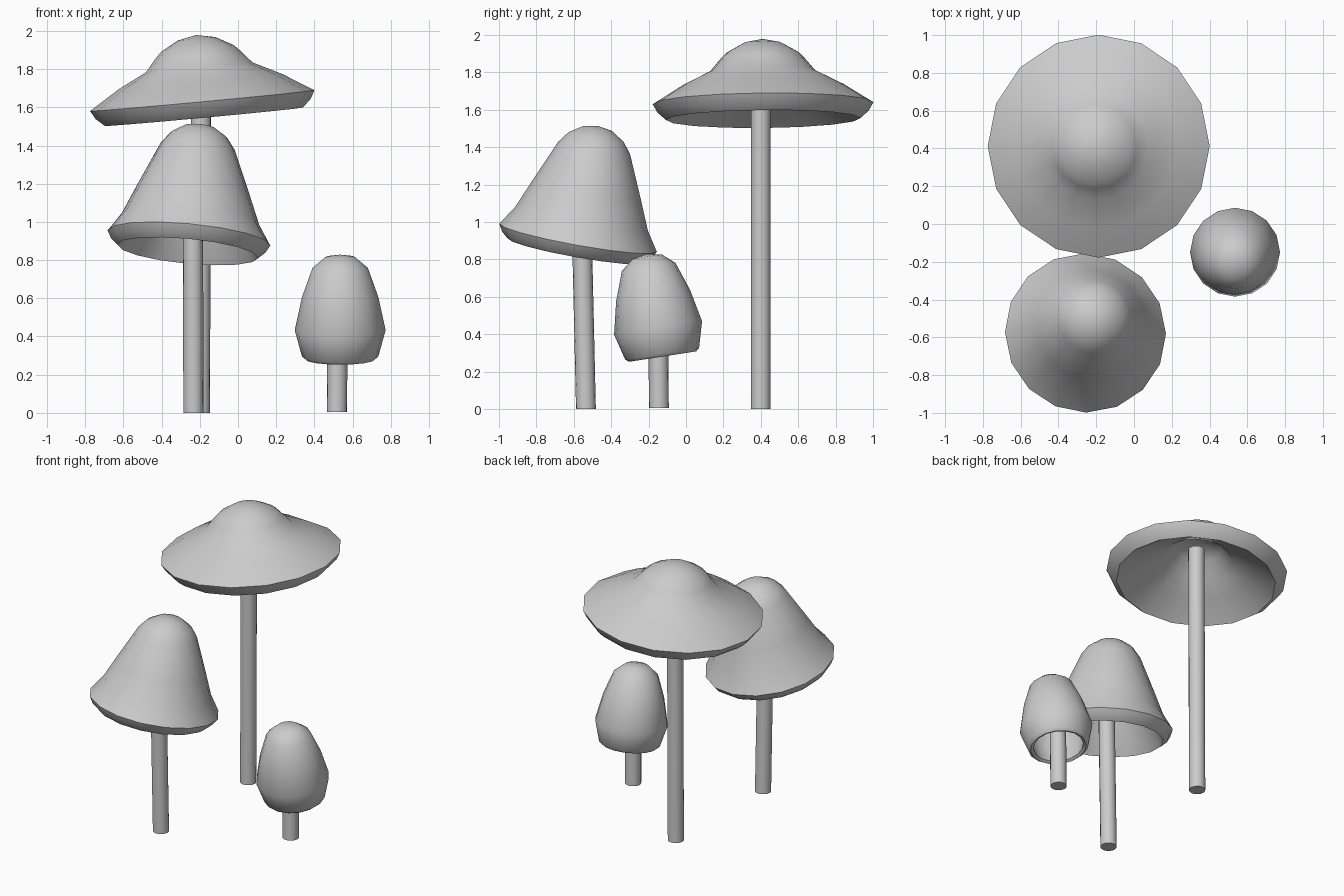
import bpy, bmesh, math
from mathutils import Vector

if "Cube" in bpy.data.objects:
    bpy.data.objects.remove(bpy.data.objects["Cube"])

SIDES = 16

grey = bpy.data.materials.new("plain_grey")
grey.diffuse_color = (0.6, 0.6, 0.6, 1)
grey.use_nodes = True
grey.node_tree.nodes["Principled BSDF"].inputs["Base Color"].default_value = grey.diffuse_color


def finish(bm, name, angle):
    bmesh.ops.recalc_face_normals(bm, faces=bm.faces)
    mesh = bpy.data.meshes.new(name)
    bm.to_mesh(mesh)
    bm.free()
    mesh.materials.append(grey)
    ob = bpy.data.objects.new(name, mesh)
    bpy.context.collection.objects.link(ob)
    bpy.ops.object.select_all(action='DESELECT')
    ob.select_set(True)
    bpy.context.view_layer.objects.active = ob
    bpy.ops.object.shade_smooth_by_angle(angle=math.radians(angle))


def cap(name, centre, axis, profile):
    """Closed lathe of (radius, height) points from outer apex to inner apex."""
    turn = Vector((0, 0, 1)).rotation_difference(Vector(axis))
    centre = Vector(centre)
    bm = bmesh.new()
    rings = []
    for r, h in profile:
        count = SIDES if r > 0 else 1
        ring = []
        for i in range(count):
            a = 2 * math.pi * i / SIDES
            p = Vector((r * math.cos(a), r * math.sin(a), h))
            ring.append(bm.verts.new(centre + turn @ p))
        rings.append(ring)
    for a, b in zip(rings, rings[1:]):
        for i in range(SIDES):
            j = (i + 1) % SIDES
            if len(a) == 1:
                bm.faces.new((a[0], b[i], b[j]))
            elif len(b) == 1:
                bm.faces.new((a[i], a[j], b[0]))
            else:
                bm.faces.new((a[i], a[j], b[j], b[i]))
    finish(bm, name, 45)


def stem(name, base, top, radius=0.053):
    """Straight, slightly leaning cylinder with level ends."""
    base, top = Vector(base), Vector(top)
    bm = bmesh.new()
    bmesh.ops.create_cone(bm, cap_ends=True, segments=SIDES,
                          radius1=radius, radius2=radius, depth=1)
    for v in bm.verts:
        end = base if v.co.z < 0 else top
        v.co = end + Vector((v.co.x, v.co.y, 0))
    finish(bm, name, 45)


# Tall mushroom with a wide, flat cap
stem("tall_stem", (-0.2, 0.4, 0), (-0.193, 0.4, 1.8))
cap("wide_cap", (-0.187, 0.412, 1.635), (-0.093, -0.01, 1),
    [(0, 0.345), (0.1, 0.325), (0.19, 0.275), (0.225, 0.24), (0.28, 0.175),
     (0.43, 0.1), (0.59, 0),
     (0.565, -0.045), (0.52, -0.085),
     (0.37, 0.02), (0.22, 0.1), (0.15, 0.18), (0, 0.23)])

# Middle mushroom with a bell cap
stem("middle_stem", (-0.233, -0.535, 0), (-0.237, -0.565, 1.3))
cap("bell_cap", (-0.257, -0.577, 0.915), (0.095, 0.18, 1),
    [(0, 0.61), (0.08, 0.595), (0.15, 0.55), (0.195, 0.49), (0.295, 0.26),
     (0.36, 0.105), (0.428, 0),
     (0.405, -0.04), (0.37, -0.07),
     (0.29, 0.06), (0.22, 0.23), (0.13, 0.42), (0, 0.5)])

# Small mushroom with a closed egg cap
stem("small_stem", (0.518, -0.145, 0.005), (0.522, -0.15, 0.65))
cap("egg_cap", (0.535, -0.127, 0.29), (0, -0.155, 1),
    [(0, 0.545), (0.08, 0.53), (0.145, 0.475), (0.2, 0.32), (0.238, 0.145),
     (0.2, 0.005),
     (0.182, -0.01), (0.163, 0),
     (0.185, 0.14), (0.15, 0.3), (0.1, 0.42), (0, 0.47)])
